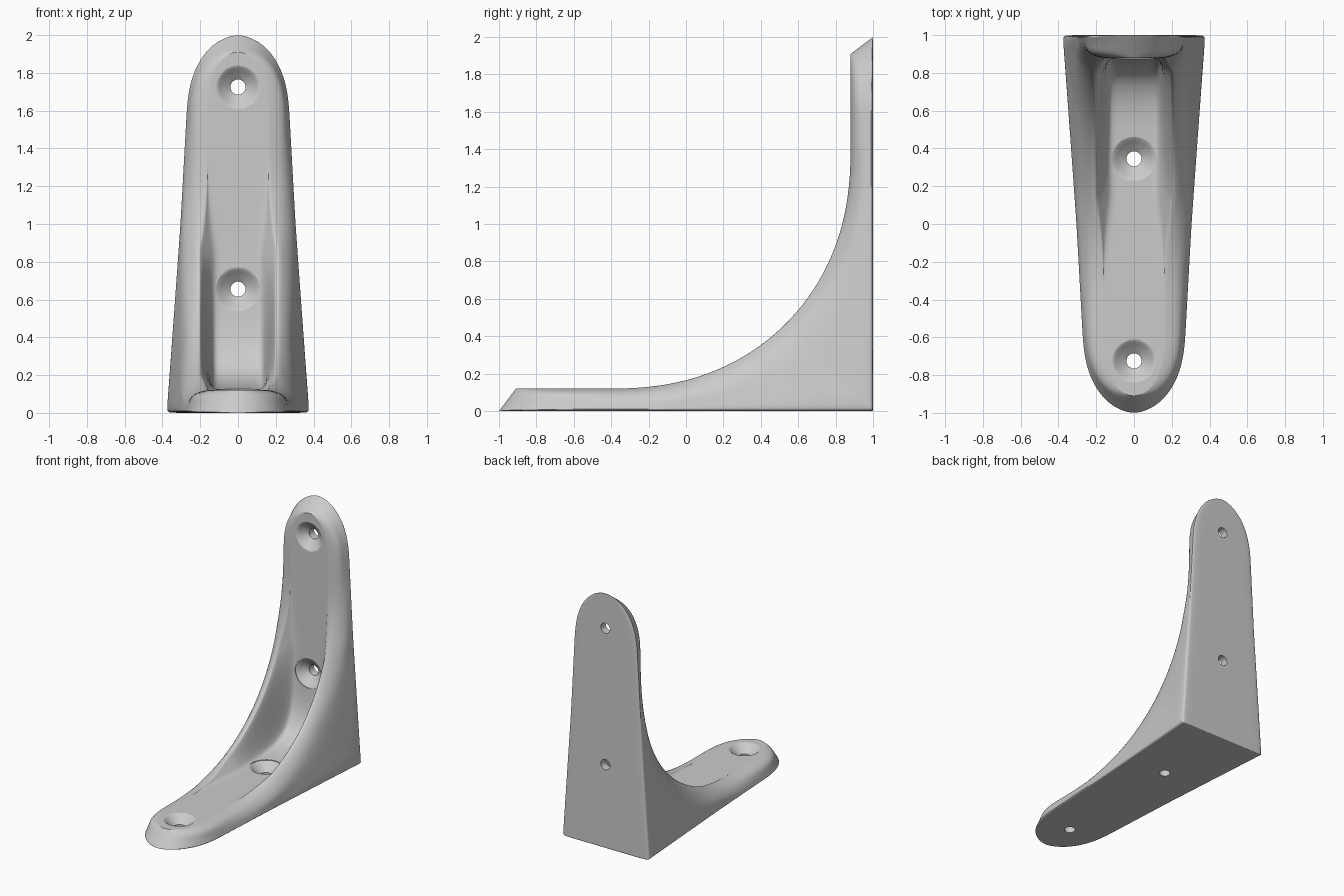
import bpy, bmesh, math
from mathutils import Matrix, Vector

cube = bpy.data.objects.get("Cube")
if cube:
    bpy.data.objects.remove(cube, do_unlink=True)

# Single plain grey material
grey = bpy.data.materials.new("light_grey")
grey.use_nodes = True
grey.diffuse_color = (0.6, 0.6, 0.6, 1)
grey.node_tree.nodes["Principled BSDF"].inputs["Base Color"].default_value = (0.6, 0.6, 0.6, 1)

BEND = 1.4       # distance from the corner where the plates turn straight
THICK = 0.12     # plate thickness
LENGTH = 2.0


def make_object(name, bm):
    bmesh.ops.recalc_face_normals(bm, faces=bm.faces[:])
    mesh = bpy.data.meshes.new(name)
    bm.to_mesh(mesh)
    bm.free()
    mesh.materials.append(grey)
    ob = bpy.data.objects.new(name, mesh)
    bpy.context.collection.objects.link(ob)
    return ob


def tip_factor(d):
    """Rounds the end of each arm."""
    t = max(0.0, (d - 1.58) / 0.42)
    return math.sqrt(max(0.0, 1 - t ** 2.6))


def half_width(d):
    taper = 0.377 - 0.072 * d if d < 1 else 0.305 - 0.055 * (d - 1)
    return taper * tip_factor(d)


def inner_point(d, power):
    """Point opposite the base on a superelliptic inner curve."""
    if d >= BEND:
        return Vector((BEND + (d - BEND) * 0.85, THICK))
    ray = Vector((BEND - d, BEND)).normalized()
    norm = (ray.x ** power + ray.y ** power) ** (1 / power)
    return Vector((BEND, BEND)) - ray * ((BEND - THICK) / norm)


def section(d):
    """Half cross-section as (x, distance from wall, height)."""
    g, w = tip_factor(d), half_width(d)
    base = Vector((d, 0))
    ridge, floor = inner_point(d, 2.17), inner_point(d, 8)
    down = (base - ridge).normalized()
    k = min(1.0, (ridge - floor).length / 0.1)
    foot = (0.155 - 0.02 * k) * g
    crest = (0.17 + 0.033 * k) * g
    outer = min(w - 0.012 * g, 0.298)
    side = ridge + down * (0.07 + 0.015 * k)
    pts = [
        (0, base),
        (w * 0.6, base),
        (w - 0.01 * g, base),
        (w, base - down * 0.01),
        (w * 0.94 + outer * 0.06, base.lerp(side, 0.2)),
        (w * 0.5 + outer * 0.5, base.lerp(side, 0.55)),
        (outer, side),
        (0.243 * g, ridge + down * 0.02),
        (crest, ridge - down * 0.003 * k),
        (crest - 0.014 * g, ridge + down * 0.02 * k),
        (foot + 0.008 * g, floor - down * 0.03 * k),
        (foot - 0.015 * g, floor),
        (foot * 0.5, floor),
        (0, floor),
    ]
    return [(x, p.x, p.y) for x, p in pts]


# Bracket body: loft from the floor tip, through the corner, to the wall tip
steps = [0, 0.012, 0.04, 0.08] + [0.15 + 0.0625 * i for i in range(21)]
steps += [BEND + (LENGTH - BEND) * math.sin(math.pi / 2 * i / 18) for i in range(1, 18)]
steps.append(LENGTH)
rings = [[(x, 1 - u, v) for x, u, v in section(d)] for d in reversed(steps)]
rings += [[(x, 1 - v, u) for x, u, v in section(d)] for d in steps[1:]]

bm = bmesh.new()
loops = []
for half in rings:
    full = half + [(-x, y, z) for x, y, z in half[-2:0:-1]]
    loops.append([bm.verts.new(p) for p in full])
for a, b in zip(loops, loops[1:]):
    n = len(a)
    for i in range(n):
        j = (i + 1) % n
        bm.faces.new((a[i], a[j], b[j], b[i]))
bmesh.ops.remove_doubles(bm, verts=bm.verts[:], dist=1e-5)
bracket = make_object("bracket", bm)
sub = bracket.modifiers.new("smooth", 'SUBSURF')
sub.levels = sub.render_levels = 2


# Countersunk screw holes with a shallow, soft-edged dish
def hole_cutter(name, matrix):
    profile = [(0.04, -0.1), (0.04, 0.062), (0.05, 0.07), (0.07, 0.084),
               (0.09, 0.101), (0.104, 0.114), (0.116, 0.1215), (0.116, 0.16)]
    sides = 48
    bm = bmesh.new()
    circles = []
    for r, z in profile:
        circles.append([bm.verts.new((r * math.cos(math.tau * i / sides),
                                      r * math.sin(math.tau * i / sides), z))
                        for i in range(sides)])
    for a, b in zip(circles, circles[1:]):
        for i in range(sides):
            j = (i + 1) % sides
            bm.faces.new((a[i], a[j], b[j], b[i]))
    bm.faces.new(circles[0][::-1])
    bm.faces.new(circles[-1])
    bm.transform(matrix)
    ob = make_object(name, bm)
    ob.hide_render = True
    return ob


cutters = []
for d in (0.655, 1.725):
    cutters.append(hole_cutter("floor_hole_cutter", Matrix.Translation((0, 1 - d, 0))))
    cutters.append(hole_cutter("wall_hole_cutter", Matrix.Translation((0, 1, d))
                               @ Matrix.Rotation(math.pi / 2, 4, 'X')))
for cutter in cutters:
    mod = bracket.modifiers.new("screw_hole", 'BOOLEAN')
    mod.operation = 'DIFFERENCE'
    mod.solver = 'EXACT'
    mod.object = cutter

# Apply the modifiers, drop the cutters and shade smooth
bpy.ops.object.select_all(action='DESELECT')
bracket.select_set(True)
bpy.context.view_layer.objects.active = bracket
for mod in list(bracket.modifiers):
    bpy.ops.object.modifier_apply(modifier=mod.name)
for cutter in cutters:
    bpy.data.objects.remove(cutter, do_unlink=True)
bpy.ops.object.shade_smooth_by_angle(angle=math.radians(40))
